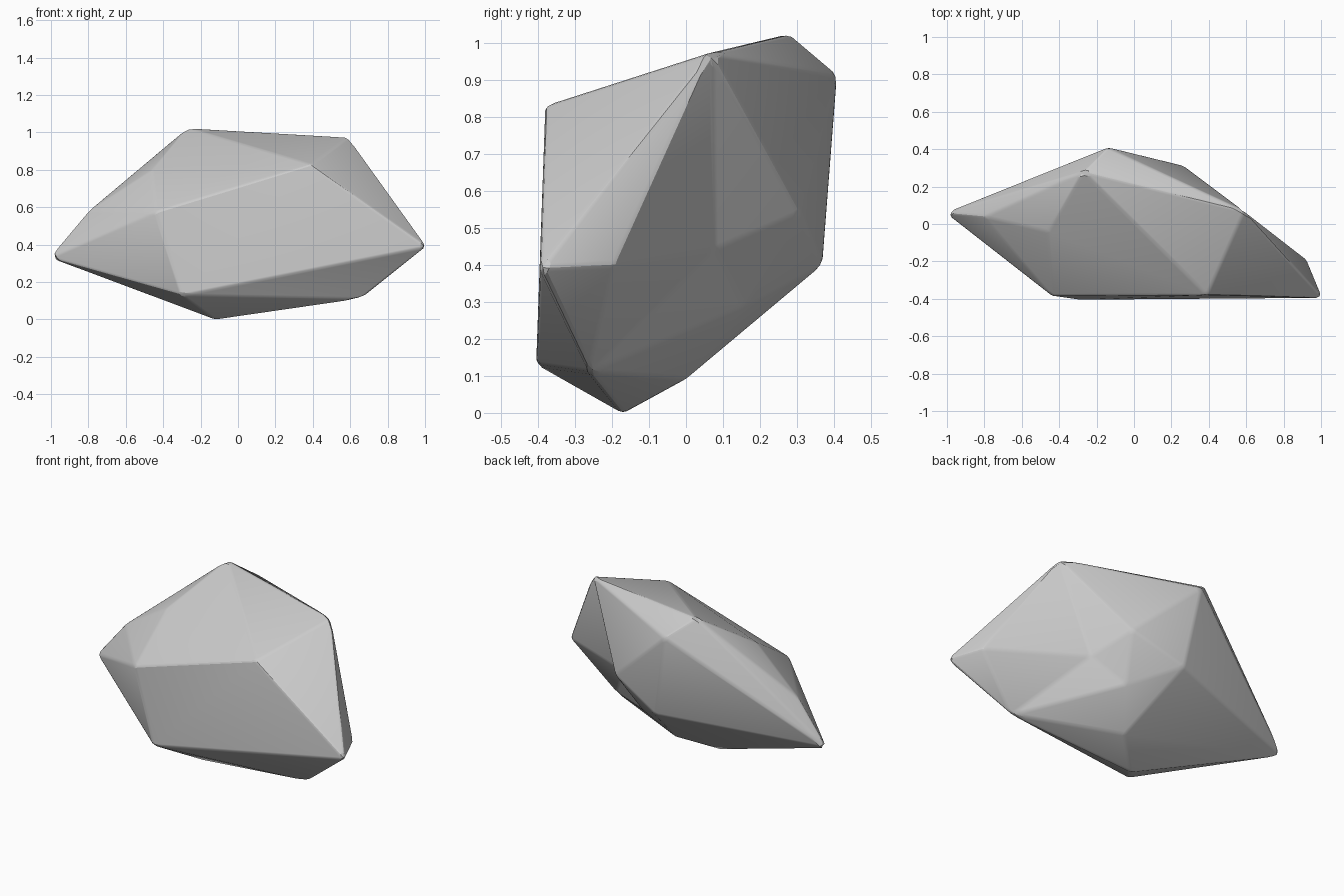
import bpy, bmesh, math

cube = bpy.data.objects.get("Cube")
if cube:
    bpy.data.objects.remove(cube, do_unlink=True)

# Stone colour
stone = bpy.data.materials.new("stone_grey")
stone.use_nodes = True
grey = (0.6, 0.6, 0.6, 1)
stone.diffuse_color = grey
stone.node_tree.nodes["Principled BSDF"].inputs["Base Color"].default_value = grey

# Outer corners of the boulder
corners = {
    "peak": (-0.27, 0.28, 1.025),
    "left_top": (0.59, 0.07, 0.975),
    "front_top": (0.39, -0.38, 0.83),
    "left_tip": (1.01, -0.395, 0.39),
    "left_rear": (0.925, -0.19, 0.40),
    "right_tip": (-1.01, 0.06, 0.33),
    "right_top": (-0.80, 0.04, 0.58),
    "front_right": (-0.44, -0.385, 0.575),
    "shoulder": (-0.46, -0.04, 0.80),
    "front_low": (-0.30, -0.405, 0.13),
    "left_low": (0.66, -0.26, 0.11),
    "base": (-0.12, -0.17, -0.003),
    "base_rear": (0.07, 0.00, 0.09),
    "rear_top": (-0.14, 0.41, 0.915),
    "rear_low": (-0.05, 0.37, 0.40),
    "rear_left": (0.27, 0.31, 0.54),
}

bm = bmesh.new()
verts = {name: bm.verts.new(co) for name, co in corners.items()}
bmesh.ops.convex_hull(bm, input=list(bm.verts))


def chip(name, co, ring):
    """Replace the faces inside a ring of corners by a fan around one point."""
    ring = {verts[n] for n in ring.split()}
    old = [f for f in bm.faces if set(f.verts) <= ring]
    rim = [e for e in {e for f in old for e in f.edges}
           if sum(f in old for f in e.link_faces) == 1]
    bmesh.ops.delete(bm, geom=old, context="FACES_ONLY")
    inner = [e for e in bm.edges if not e.link_faces and e not in rim]
    bmesh.ops.delete(bm, geom=inner, context="EDGES")
    verts[name] = bm.verts.new(co)
    for e in rim:
        bm.faces.new((*e.verts, verts[name]))


# Hollows broken out of the rear left side
chip("hollow", (0.37, 0.075, 0.44),
     "left_top left_rear left_low base_rear rear_low rear_left")
chip("hollow_low", (0.19, 0.16, 0.29),
     "left_low base_rear rear_low rear_left hollow")
bmesh.ops.recalc_face_normals(bm, faces=bm.faces)

mesh = bpy.data.meshes.new("boulder")
bm.to_mesh(mesh)
bm.free()
mesh.materials.append(stone)
boulder = bpy.data.objects.new("boulder", mesh)
bpy.context.collection.objects.link(boulder)

# Worn edges
wear = boulder.modifiers.new("worn_edges", "BEVEL")
wear.width = 0.014
wear.segments = 2
wear.limit_method = "ANGLE"
wear.angle_limit = math.radians(6)

bpy.context.view_layer.objects.active = boulder
boulder.select_set(True)
bpy.ops.object.modifier_apply(modifier=wear.name)
bpy.ops.object.shade_smooth_by_angle(angle=math.radians(20))
